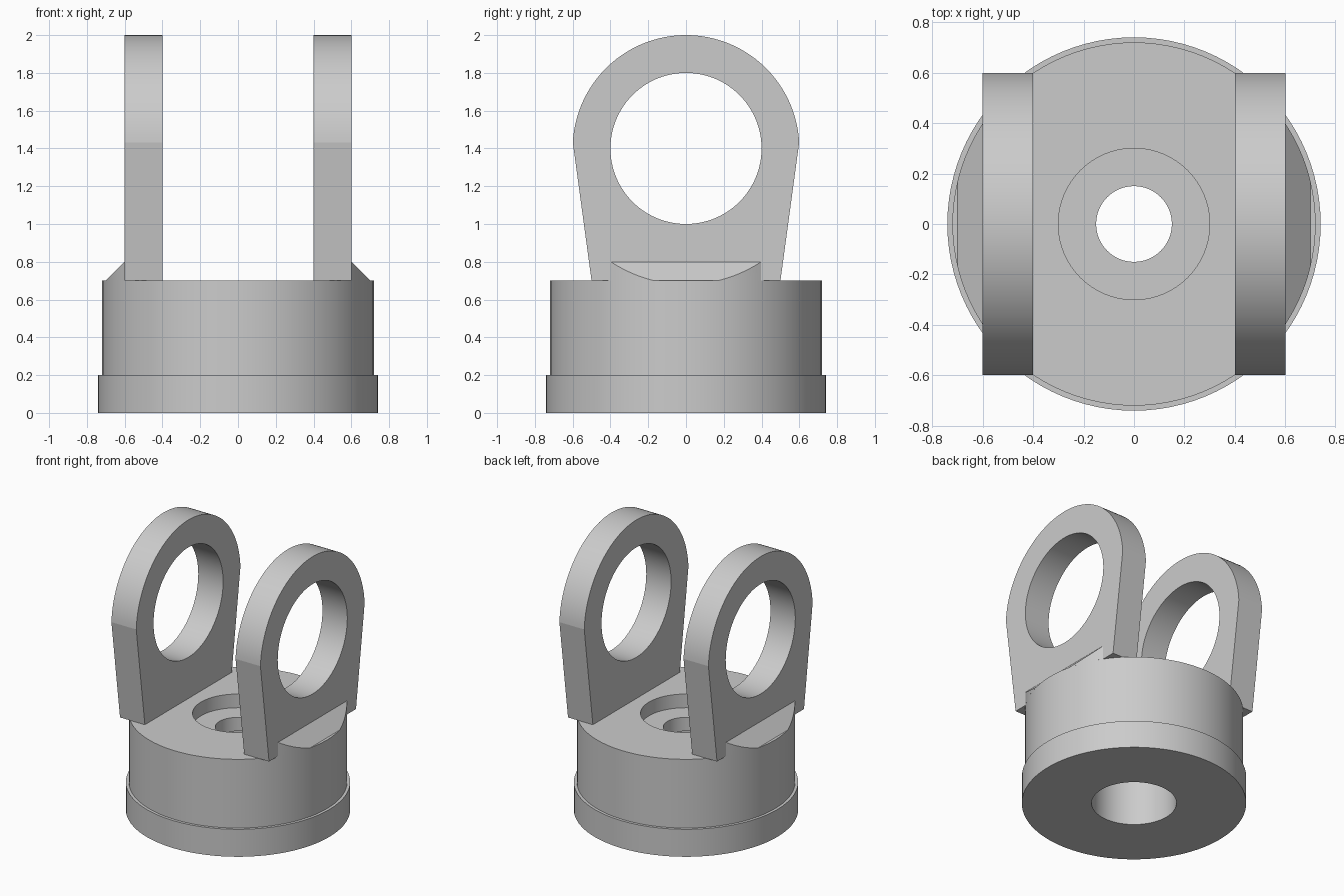
import bpy, bmesh
from math import acos, cos, sin, pi, radians
from mathutils import Matrix, Vector

if "Cube" in bpy.data.objects:
    bpy.data.objects.remove(bpy.data.objects["Cube"], do_unlink=True)

grey = bpy.data.materials.new("plain grey")
grey.use_nodes = True
colour = (0.6, 0.6, 0.6, 1)
grey.diffuse_color = colour
grey.node_tree.nodes["Principled BSDF"].inputs["Base Color"].default_value = colour


def finish(bm, name):
    """Turn a bmesh into a named object with smooth curves and crisp edges."""
    bmesh.ops.remove_doubles(bm, verts=bm.verts, dist=1e-5)
    bmesh.ops.recalc_face_normals(bm, faces=bm.faces)
    mesh = bpy.data.meshes.new(name)
    bm.to_mesh(mesh)
    bm.free()
    mesh.materials.append(grey)
    obj = bpy.data.objects.new(name, mesh)
    bpy.context.collection.objects.link(obj)
    bpy.ops.object.select_all(action='DESELECT')
    obj.select_set(True)
    bpy.context.view_layer.objects.active = obj
    bpy.ops.object.shade_smooth_by_angle(angle=radians(9))


def loop_edges(bm, points):
    verts = [bm.verts.new(p) for p in points]
    return [bm.edges.new((v, verts[i - 1])) for i, v in enumerate(verts)]


# Round base: flange, body, top recess, bore and wider pocket underneath
bm = bmesh.new()
profile = [(0.28, 0), (0.74, 0), (0.74, 0.2), (0.72, 0.2), (0.72, 0.7),
           (0.3, 0.7), (0.3, 0.6), (0.15, 0.6), (0.15, 0.5), (0.28, 0.5)]
edges = loop_edges(bm, [(r, 0, z) for r, z in profile])
bmesh.ops.spin(bm, geom=list(bm.verts) + edges, axis=(0, 0, 1),
               cent=(0, 0, 0), angle=2 * pi, steps=96)
finish(bm, "base")


def lug(side, name):
    """Tapered upright plate with a rounded top and a large round eye."""
    bm = bmesh.new()
    eye_z, steps, start = 1.4, 64, radians(3)
    outline = [(0.4, -0.5, 0.7), (0.4, 0.5, 0.7)]
    for i in range(steps + 1):
        a = start + (pi - 2 * start) * i / steps
        outline.append((0.4, 0.6 * cos(a), eye_z + 0.6 * sin(a)))
    eye = [(0.4, 0.4 * cos(2 * pi * i / 96), eye_z + 0.4 * sin(2 * pi * i / 96))
           for i in range(96)]
    edges = loop_edges(bm, outline) + loop_edges(bm, eye)
    bmesh.ops.triangle_fill(bm, edges=edges, use_beauty=True)
    out = bmesh.ops.extrude_face_region(bm, geom=list(bm.faces), use_keep_orig=True)
    moved = [v for v in out["geom"] if isinstance(v, bmesh.types.BMVert)]
    bmesh.ops.translate(bm, verts=moved, vec=Vector((0.2, 0, 0)))
    bmesh.ops.transform(bm, matrix=Matrix.Diagonal((side, 1, 1, 1)), verts=bm.verts)
    finish(bm, name)


def gusset(side, name):
    """Sloped fillet beside a lug, trimmed flush with the round body."""
    bm = bmesh.new()
    radius, inner, outer, steps = 0.72, 0.6, 0.7, 10
    wide, narrow = acos(inner / radius), acos(outer / radius)
    angles = [narrow + (wide - narrow) * i / steps for i in range(steps + 1)]
    arc = [(radius * cos(a), radius * sin(a)) for a in angles]
    rim = [(x, -y) for x, y in reversed(arc)] + arc
    low = [bm.verts.new((side * x, y, 0.7)) for x, y in rim]
    # The slope meets the body top where the rim is straight
    high = [low[i] if i in (steps, steps + 1)
            else bm.verts.new((side * x, y, 0.7 + outer - x))
            for i, (x, y) in enumerate(rim)]
    bm.faces.new(low)
    bm.faces.new(high)
    for i in range(len(rim)):
        corners = list(dict.fromkeys((low[i - 1], low[i], high[i], high[i - 1])))
        if len(corners) > 2:
            bm.faces.new(corners)
    finish(bm, name)


for side, label in ((1, "left"), (-1, "right")):
    lug(side, label + "_lug")
    gusset(side, label + "_gusset")
